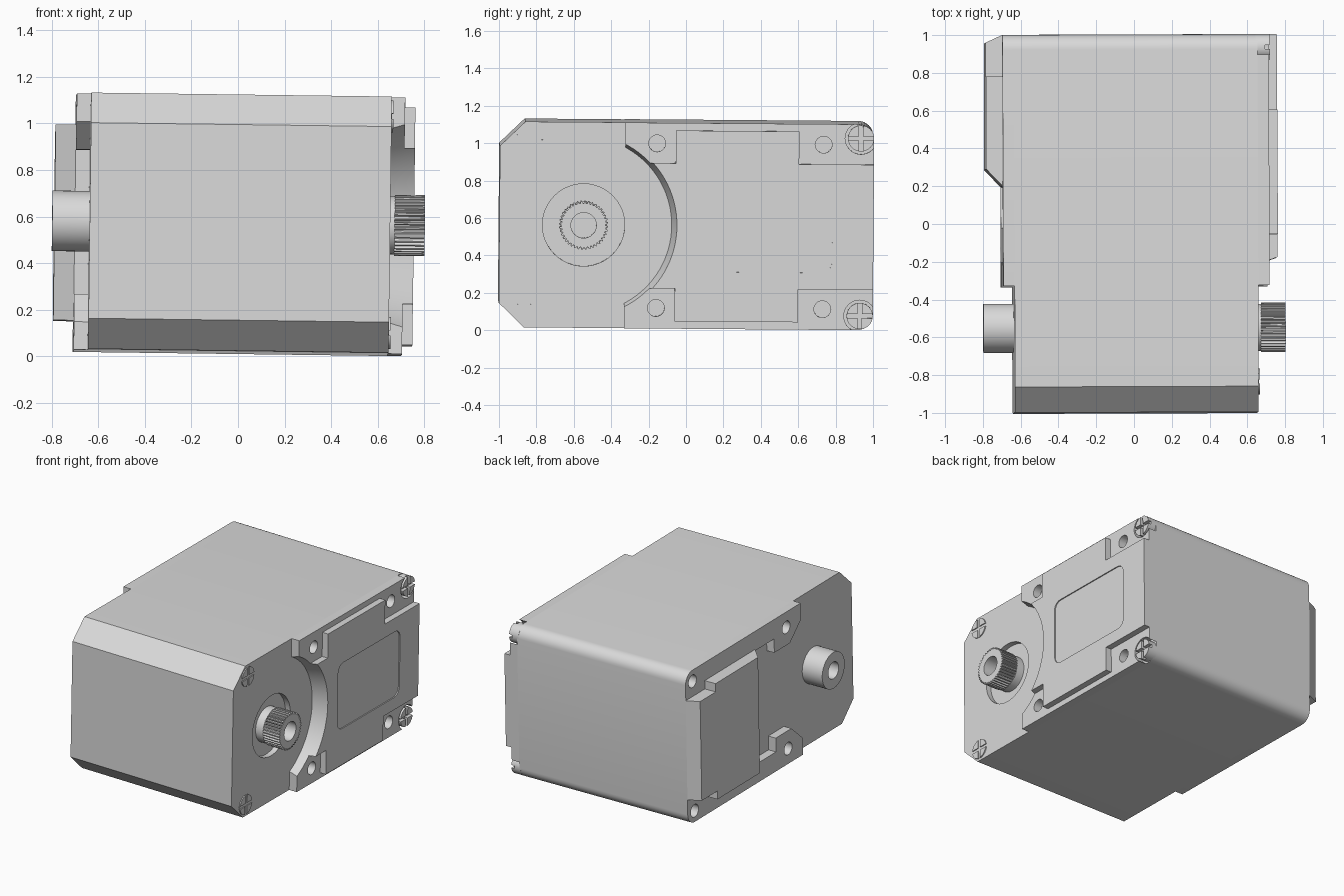
import bpy, bmesh
from math import sin, cos, pi, radians
from mathutils import Matrix

if "Cube" in bpy.data.objects:
    bpy.data.objects.remove(bpy.data.objects["Cube"], do_unlink=True)

grey = bpy.data.materials.new("plain_grey")
grey.use_nodes = True
grey.diffuse_color = (0.7, 0.7, 0.7, 1)
grey.node_tree.nodes["Principled BSDF"].inputs["Base Color"].default_value = (0.7, 0.7, 0.7, 1)

# The whole housing leans very slightly; parts are built around its centre
LEAN = (Matrix.Translation((0, 0, 0.567)) @ Matrix.Rotation(radians(0.2), 4, 'Z')
        @ Matrix.Rotation(radians(0.75), 4, 'Y') @ Matrix.Rotation(radians(-0.45), 4, 'X'))
SHAFT_Y = -0.55


def prism(name, points, x0, x1, taper=None):
    """Extrude a (y, z) outline from x0 to x1; taper remaps the outline at x1."""
    bm = bmesh.new()
    end = [taper(y, z) for y, z in points] if taper else points
    a = [bm.verts.new((x0, y, z)) for y, z in points]
    b = [bm.verts.new((x1, y, z)) for y, z in end]
    bm.faces.new(a)
    bm.faces.new(b)
    n = len(points)
    for i in range(n):
        j = (i + 1) % n
        bm.faces.new((a[i], a[j], b[j], b[i]))
    bmesh.ops.recalc_face_normals(bm, faces=bm.faces)
    mesh = bpy.data.meshes.new(name)
    bm.to_mesh(mesh)
    bm.free()
    mesh.materials.append(grey)
    ob = bpy.data.objects.new(name, mesh)
    bpy.context.collection.objects.link(ob)
    ob.matrix_world = LEAN
    return ob


def activate(ob):
    bpy.ops.object.select_all(action='DESELECT')
    ob.select_set(True)
    bpy.context.view_layer.objects.active = ob


def cut(ob, points, x0, x1, taper=None):
    """Subtract a prism from an object."""
    tool = prism("cutter", points, x0, x1, taper)
    tool.hide_render = True
    mod = ob.modifiers.new("cut", 'BOOLEAN')
    mod.operation = 'DIFFERENCE'
    mod.solver = 'EXACT'
    mod.object = tool
    activate(ob)
    bpy.ops.object.modifier_apply(modifier=mod.name)
    bpy.data.objects.remove(tool, do_unlink=True)


def arc(cy, cz, r, start, end, steps):
    return [(cy + r * cos(radians(start + (end - start) * i / steps)),
             cz + r * sin(radians(start + (end - start) * i / steps))) for i in range(steps + 1)]


def disc(cy, cz, r, n=32):
    return arc(cy, cz, r, 0, 360, n)[:-1]


def box(y0, y1, z0, z1):
    return [(y0, z0), (y1, z0), (y1, z1), (y0, z1)]


def mirrored(half):
    """Close a lower half outline with its copy reflected in z."""
    return half + [(y, -z) for y, z in reversed(half)]


REAR = arc(0.92, -0.47, 0.08, -90, 0, 8)

# Main housing, bevelled at the front and rounded at the rear
body = prism("main_housing", mirrored([(-1, -0.42), (-0.865, -0.55)] + REAR), -0.64, 0.65)
cut(body, disc(SHAFT_Y, 0, 0.22, 48), 0.61, 0.7)

# Output side: cover layer and raised plate, both cut by a flared round recess
cover = prism("output_cover", mirrored([(-0.33, -0.55)] + REAR), 0.65, 0.71)
plate = prism("output_plate", mirrored([(-0.3, -0.335), (-0.06, -0.335), (-0.06, -0.51),
                                        (0.6, -0.51), (0.6, -0.335), (1, -0.335)]), 0.71, 0.755)


def flare(y, z):
    return SHAFT_Y + (y - SHAFT_Y) * 1.065, z * 1.065


for part in (cover, plate):
    cut(part, disc(SHAFT_Y, 0, 0.47, 96), 0.645, 0.76, flare)
for side in (-1, 1):
    for y in (-0.16, 0.73):
        cut(cover, disc(y, side * 0.44, 0.045), 0.64, 0.72)
    cut(cover, disc(0.93, side * 0.475, 0.085), 0.64, 0.72)

# Shallow rounded panel on the raised plate
panel = []
for cy, cz, a in ((0.72, 0.175, 0), (0.125, 0.175, 90), (0.125, -0.185, 180), (0.72, -0.185, 270)):
    panel += arc(cy, cz, 0.06, a, a + 90, 6)
cut(plate, panel, 0.747, 0.77)

# Rear side: cover layer with an open bay, and a sloped raised plate
rear_cover = prism("rear_cover", mirrored([(-0.33, -0.55)] + REAR), -0.64, -0.70)
cut(rear_cover, mirrored([(-0.4, -0.43), (-0.33, -0.43), (-0.2, -0.31), (-0.02, -0.31),
                          (-0.02, -0.41), (0.2, -0.41)]), -0.63, -0.71)
for side in (-1, 1):
    for y, z in ((-0.16, 0.44), (0.92, 0.47)):
        cut(rear_cover, disc(y, side * z, 0.045), -0.63, -0.71)
rear_plate = prism("rear_plate", mirrored([(0.2, -0.42), (0.78, -0.42), (0.78, -0.36), (1, -0.36)]),
                   -0.70, -0.787,
                   lambda y, z: (0.29 if y < 0.3 else 0.96 if y > 0.9 else y, z))

# Toothed output shaft with collar and bore
teeth = []
TEETH = 40
for i in range(TEETH):
    for step, r in ((0, 0.118), (0.3, 0.118), (0.5, 0.131), (0.8, 0.131)):
        a = 2 * pi * (i + step) / TEETH
        teeth.append((SHAFT_Y + r * cos(a), r * sin(a)))
shaft = prism("output_shaft", teeth, 0.67, 0.80)
cut(shaft, disc(SHAFT_Y, 0, 0.068), 0.69, 0.82)
collar = prism("shaft_collar", disc(SHAFT_Y, 0, 0.125, 48), 0.61, 0.67)

# Rear pivot boss with bore
boss = prism("pivot_boss", disc(SHAFT_Y, 0, 0.13, 48), -0.64, -0.80)
cut(boss, disc(SHAFT_Y, 0, 0.06), -0.66, -0.82)

# Cross-head screws at the four corners of the output side
for label, y, z, x1 in (("front", -0.84, 0.465, 0.658), ("rear", 0.93, 0.475, 0.715)):
    for tag, side in (("lower", -1), ("upper", 1)):
        cz = side * z
        screw = prism(f"{label}_{tag}_screw", disc(y, cz, 0.07), 0.64, x1)
        floor = x1 - 0.025 if label == "rear" else 0.651
        cut(screw, box(y - 0.1, y + 0.1, cz - 0.011, cz + 0.011), floor, x1 + 0.02)
        cut(screw, box(y - 0.011, y + 0.011, cz - 0.1, cz + 0.1), floor, x1 + 0.02)

# Smooth the round surfaces and keep the edges crisp
for ob in list(bpy.context.collection.objects):
    if ob.type == 'MESH' and grey.name in ob.data.materials:
        activate(ob)
        bpy.ops.object.shade_smooth_by_angle(angle=radians(30))
